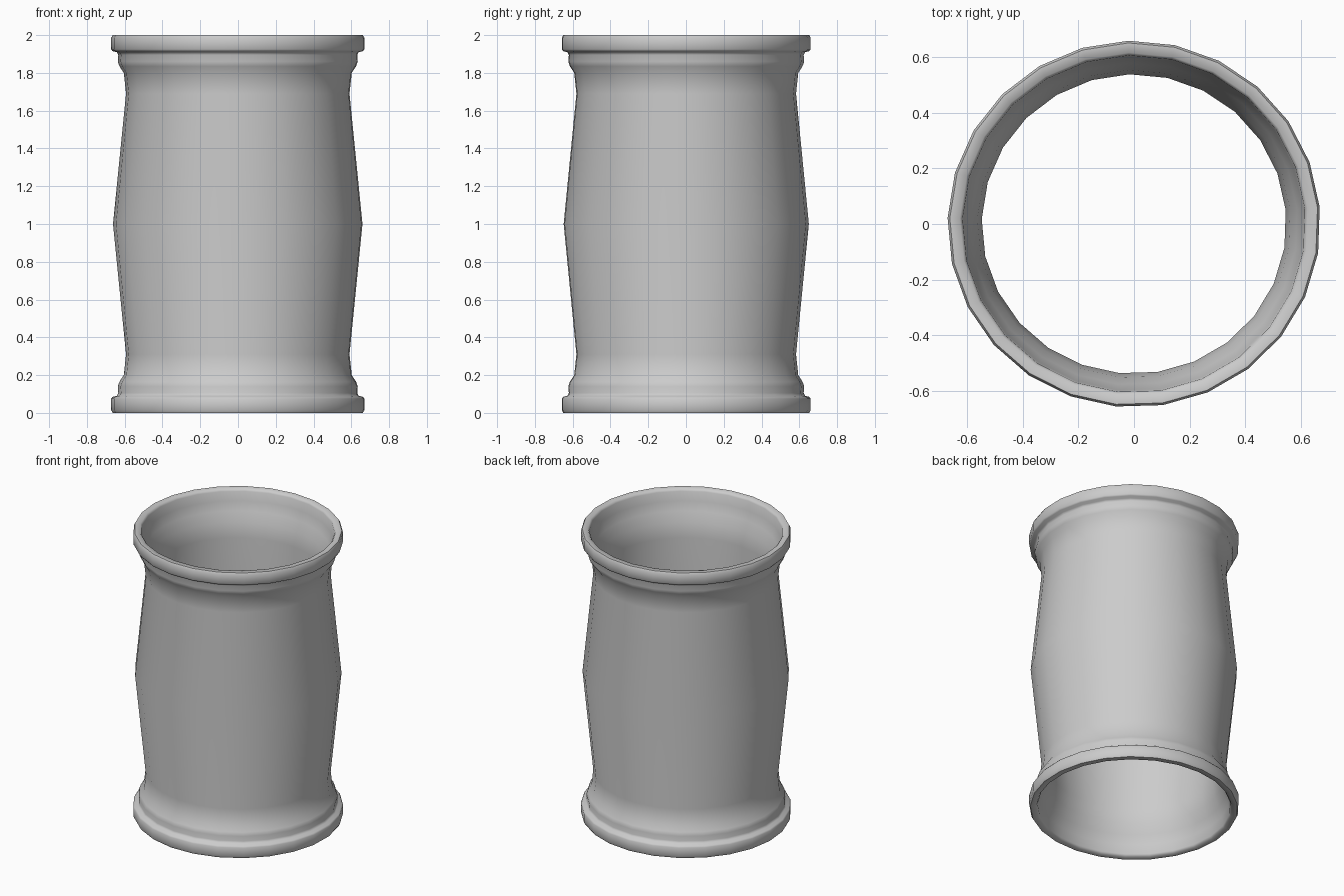
import bpy, bmesh, math

if "Cube" in bpy.data.objects:
    bpy.data.objects.remove(bpy.data.objects["Cube"])

SIDES = 25
PHASE = math.radians(91.7)
Y_SCALE = 0.983          # barrel is very slightly oval

# Upper half of the wall section (radius, z), outside from the waist up to the rim
outer = [(0.662, 1.0), (0.593, 1.69), (0.605, 1.80), (0.628, 1.835),
         (0.637, 1.86), (0.634, 1.895), (0.642, 1.91), (0.665, 1.915),
         (0.672, 1.925), (0.672, 1.985), (0.664, 2.0)]
# Inside from the rim back down to the waist
inner = [(0.628, 2.0), (0.618, 1.985), (0.612, 1.92), (0.590, 1.86),
         (0.565, 1.79), (0.549, 1.69), (0.615, 1.0)]


def mirrored(points):
    return [(r, 2.0 - z) for r, z in reversed(points)]


# Closed loop: up the outside, over the rim, down the inside, round the foot
profile = mirrored(outer)[:-1] + outer + inner + mirrored(inner)[1:]


def lathe(name, section):
    bm = bmesh.new()
    rings = []
    for i in range(SIDES):
        a = PHASE + i * math.tau / SIDES
        rings.append([bm.verts.new((r * math.cos(a), r * math.sin(a) * Y_SCALE, z))
                      for r, z in section])
    n = len(section)
    for i in range(SIDES):
        p, q = rings[i], rings[(i + 1) % SIDES]
        for j in range(n):
            k = (j + 1) % n
            bm.faces.new((p[j], q[j], q[k], p[k]))
    bmesh.ops.recalc_face_normals(bm, faces=bm.faces)
    mesh = bpy.data.meshes.new(name)
    bm.to_mesh(mesh)
    bm.free()
    obj = bpy.data.objects.new(name, mesh)
    bpy.context.collection.objects.link(obj)
    return obj


# Open-ended barrel with moulded rims
barrel = lathe("barrel_tube", profile)
bpy.context.view_layer.objects.active = barrel
barrel.select_set(True)
bpy.ops.object.shade_smooth_by_angle(angle=math.radians(60))
